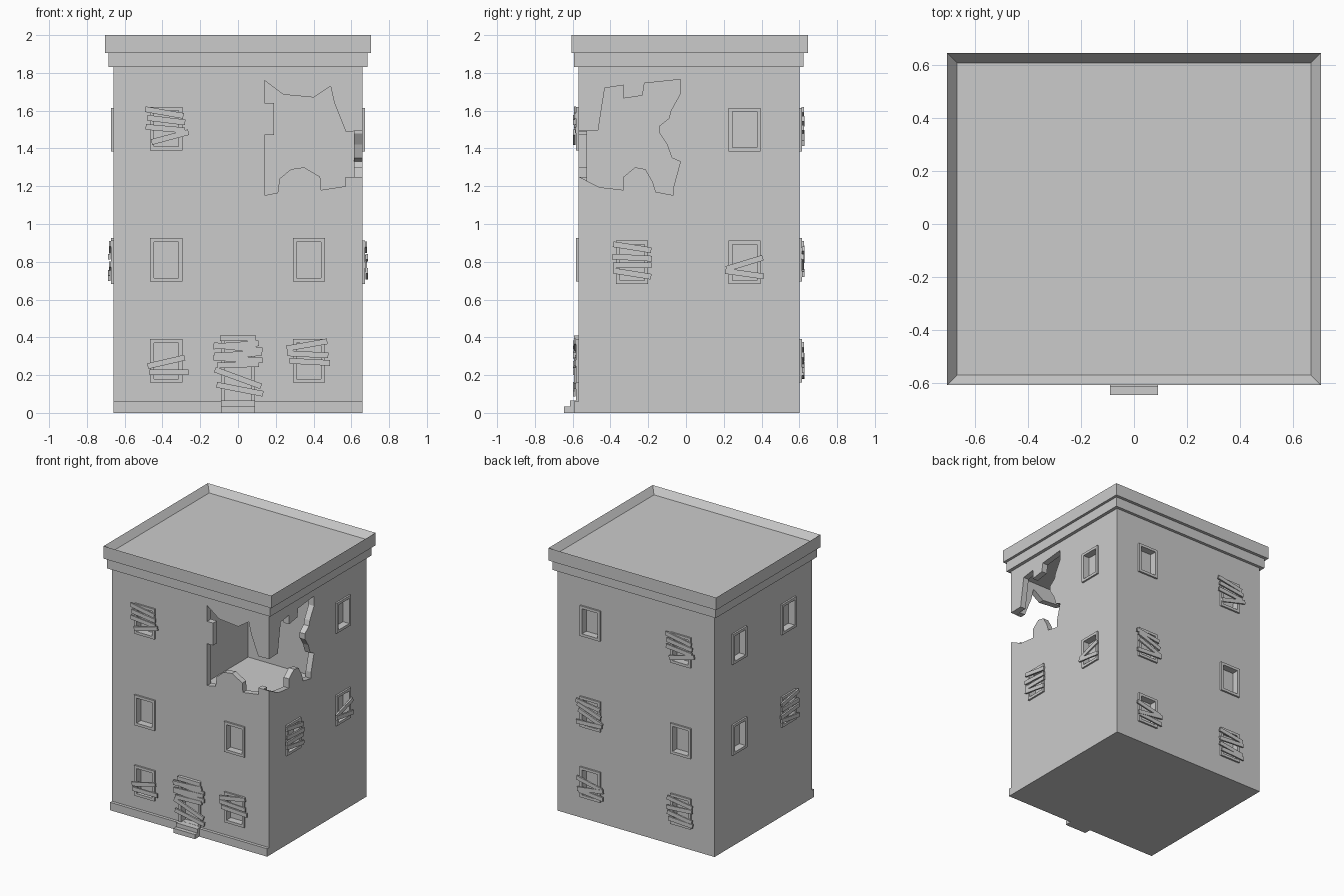
import bpy, bmesh, math, random
from mathutils import Matrix, Vector

if "Cube" in bpy.data.objects:
    bpy.data.objects.remove(bpy.data.objects["Cube"])

random.seed(4)


def finish(bm, name):
    bmesh.ops.recalc_face_normals(bm, faces=bm.faces)
    me = bpy.data.meshes.new(name)
    bm.to_mesh(me)
    bm.free()
    ob = bpy.data.objects.new(name, me)
    bpy.context.collection.objects.link(ob)
    return ob


def add_box(bm, lo, hi, mat=Matrix()):
    lo, hi = Vector(lo), Vector(hi)
    m = mat @ Matrix.Translation((lo + hi) / 2) @ Matrix.Diagonal((*(hi - lo), 1))
    bmesh.ops.create_cube(bm, size=1, matrix=m)


def box(name, lo, hi):
    bm = bmesh.new()
    add_box(bm, lo, hi)
    return finish(bm, name)


def prism(name, pts, to3d, near, far):
    bm = bmesh.new()
    face = bm.faces.new([bm.verts.new(to3d(u, z, near)) for u, z in pts])
    ext = bmesh.ops.extrude_face_region(bm, geom=[face])
    shift = Vector(to3d(0, 0, far)) - Vector(to3d(0, 0, near))
    bmesh.ops.translate(bm, vec=shift,
                        verts=[v for v in ext["geom"] if isinstance(v, bmesh.types.BMVert)])
    return finish(bm, name)


# wall frames: local x runs right as seen from outside, local -y points outward
def wall(loc, deg):
    return Matrix.Translation(loc) @ Matrix.Rotation(math.radians(deg), 4, 'Z')


WALLS = {
    "front": wall((0, -0.57, 0), 0),
    "right": wall((0.66, 0, 0), 90),
    "back": wall((0, 0.60, 0), 180),
    "left": wall((-0.66, 0, 0), -90),
}

# windows: wall, position along wall, height, boards (offset u, offset z, tilt)
R = [(-.01, .085, -10), (0, .045, -7), (-.005, 0, -5), (.02, -.045, 15)]
WINDOWS = [
    ("front", -.38, 1.505, R),
    ("front", -.38, .81, []), ("front", .375, .81, []),
    ("front", -.38, .275, [(0, -.005, 13), (.015, -.06, 0)]),
    ("front", .375, .275, [(-.01, .085, 10), (-.005, .035, -3), (.005, -.005, -3)]),
    ("right", .31, 1.5, []),
    ("right", -.285, .797, [(0, .08, -9), (0, .025, -3), (0, -.015, 0), (0, -.06, -9)]),
    ("right", .31, .797, [(0, -.005, 17), (0, -.06, -8)]),
    ("back", -.38, 1.5, []), ("back", .38, 1.5, R),
    ("back", -.38, .81, [(-.01, .07, -8), (0, .03, -18), (.01, -.02, -20), (0, -.07, 3)]),
    ("back", .38, .81, []),
    ("back", -.38, .275, [(0, .01, -12), (.01, -.035, 8), (.015, -.07, -5)]),
    ("back", .38, .275, [(0, .07, -8), (0, .02, 4), (0, -.04, -8), (.01, -.075, -3)]),
    ("left", -.31, 1.5, []), ("left", .28, 1.5, []),
    ("left", -.31, .81, []),
    ("left", .28, .797, [(0, .08, 10), (0, .03, 0), (0, -.02, 5), (0, -.07, -8)]),
]


def add_board(bm, m, u, z, tilt, length, d):
    mm = m @ Matrix.Translation((u, 0, z)) @ Matrix.Rotation(-math.radians(tilt), 4, 'Y')
    add_box(bm, (-length / 2, -d - .006, -.015), (length / 2, -d + .006, .015), mm)


recess, frames, boards = bmesh.new(), bmesh.new(), bmesh.new()
for side, u, z, planks in WINDOWS:
    m = WALLS[side]
    w, h, t = .085, .115, .02
    add_box(recess, (u - w + t, -.05, z - h + t), (u + w - t, .04, z + h - t), m)
    for s in (-1, 1):
        a, b = sorted((u + s * w, u + s * (w - t)))
        add_box(frames, (a, -.013, z - h), (b, .005, z + h), m)
        a, b = sorted((z + s * h, z + s * (h - t)))
        add_box(frames, (u - w + t, -.013, a), (u + w - t, .005, b), m)
    for i, (du, dz, tilt) in enumerate(planks):
        add_board(boards, m, u + du, z + dz, tilt, random.uniform(.2, .22), .018 + .003 * (i % 2))

# boarded door
F = WALLS["front"]
add_box(recess, (-.07, -.05, .066), (.07, .04, .39), F)
for s in (-1, 1):
    a, b = sorted((s * .09, s * .07))
    add_box(frames, (a, -.013, .06), (b, .005, .41), F)
add_box(frames, (-.07, -.013, .39), (.07, .005, .41), F)
for i, (u, z, tilt, ln) in enumerate([(0, .395, 0, .19), (-.01, .36, 4, .24), (0, .345, -6, .26),
                                      (0, .31, 3, .25), (0, .285, -3, .26), (0, .255, 2, .22),
                                      (0, .185, -20, .26), (.01, .125, -11, .25)]):
    add_board(boards, F, u, z, tilt, ln, .018 + .004 * (i % 2))

finish(frames, "window_frames")
finish(boards, "boards")

# main walls, with recesses, a corner room and two ragged openings cut out
body = box("walls", (-.66, -.57, 0), (.66, .60, 1.84))
front_hole = [(.14, 1.76), (.24, 1.685), (.40, 1.67), (.49, 1.73), (.51, 1.64), (.57, 1.49),
              (.75, 1.49), (.75, 1.25), (.57, 1.25), (.57, 1.2), (.44, 1.18), (.435, 1.25),
              (.35, 1.3), (.28, 1.29), (.22, 1.24), (.21, 1.165), (.14, 1.152),
              (.14, 1.47), (.19, 1.47), (.19, 1.64), (.14, 1.64)]
side_hole = [(-.65, 1.49), (-.465, 1.495), (-.43, 1.72), (-.33, 1.735), (-.33, 1.665),
             (-.23, 1.68), (-.22, 1.745), (-.03, 1.765), (-.03, 1.69), (-.08, 1.6),
             (-.09, 1.56), (-.14, 1.52), (-.14, 1.48), (-.1, 1.42), (-.075, 1.35),
             (-.03, 1.33), (-.065, 1.2), (-.065, 1.152), (-.16, 1.17), (-.175, 1.22),
             (-.215, 1.29), (-.27, 1.3), (-.33, 1.25), (-.33, 1.18), (-.46, 1.195),
             (-.57, 1.252), (-.65, 1.252)]
cutters = [
    finish(recess, "recess_cutter"),
    box("room_cutter", (.1, -.525, 1.148), (.615, -.02, 1.78)),
    prism("front_hole_cutter", front_hole, lambda u, z, d: (u, d, z), -.7, -.522),
    prism("side_hole_cutter", side_hole, lambda u, z, d: (d, u, z), .8, .612),
]
for c in cutters:
    mod = body.modifiers.new(c.name, 'BOOLEAN')
    mod.operation, mod.solver, mod.object = 'DIFFERENCE', 'EXACT', c
deps = bpy.context.evaluated_depsgraph_get()
baked = bpy.data.meshes.new_from_object(body.evaluated_get(deps))
body.modifiers.clear()
body.data = baked
for c in cutters:
    bpy.data.objects.remove(c)

# plinth and door steps
box("front_plinth", (-.66, -.593, 0), (.66, -.56, .06))
box("upper_step", (-.09, -.615, 0), (.09, -.56, .065))
box("lower_step", (-.09, -.645, 0), (.09, -.56, .035))

# cornice and roof with sunken top
box("cornice", (-.685, -.592, 1.83), (.685, .622, 1.91))
bm = bmesh.new()
add_box(bm, (-.705, -.607, 1.905), (.705, .645, 2))
top = max(bm.faces, key=lambda f: f.calc_center_median().z)
bmesh.ops.inset_region(bm, faces=[top], thickness=.053)
bmesh.ops.translate(bm, verts=top.verts, vec=(0, 0, -.05))
finish(bm, "roof_parapet")
